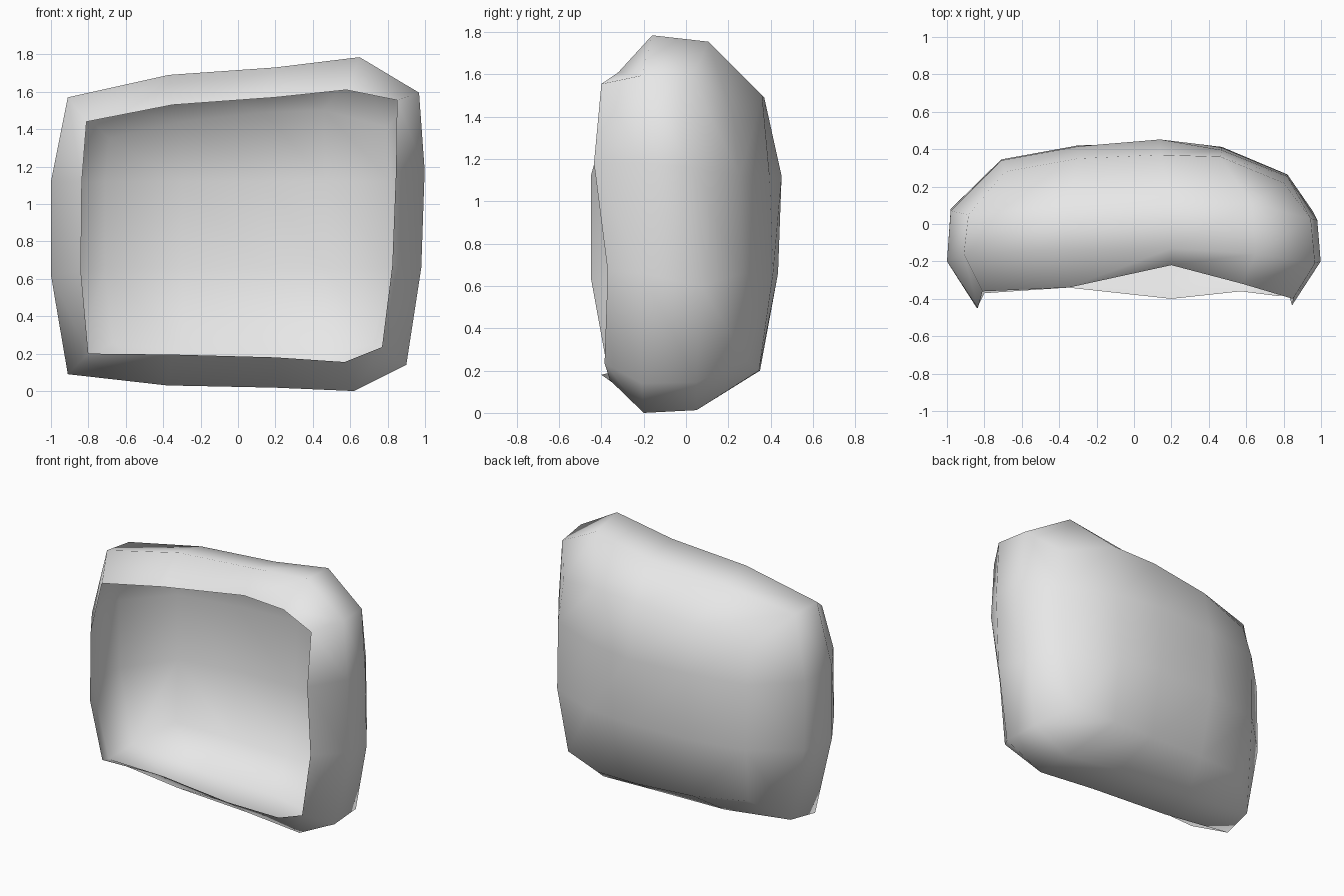
import bpy, bmesh

grey = bpy.data.materials.new("light grey")
grey.diffuse_color = (0.8, 0.8, 0.8, 1)

# Rings run clockwise seen from the front: 5 top, 2 right, 5 bottom, 2 left
rim = [(-0.81, -0.36, 1.44), (-0.35, -0.34, 1.53), (0.20, -0.22, 1.57), (0.58, -0.32, 1.61), (0.85, -0.40, 1.555),
       (0.845, -0.435, 1.18), (0.825, -0.37, 0.67),
       (0.77, -0.385, 0.235), (0.57, -0.36, 0.155), (0.20, -0.40, 0.18), (-0.35, -0.34, 0.195), (-0.80, -0.37, 0.20),
       (-0.84, -0.45, 0.64), (-0.835, -0.45, 1.12)]
shoulder = [(-0.91, -0.16, 1.57), (-0.37, -0.14, 1.69), (0.20, -0.13, 1.73), (0.65, -0.16, 1.785), (0.968, -0.21, 1.595),
            (0.998, -0.20, 1.18), (0.98, -0.20, 0.66),
            (0.90, -0.21, 0.14), (0.62, -0.20, 0.0), (0.20, -0.17, 0.018), (-0.38, -0.14, 0.03), (-0.91, -0.14, 0.09),
            (-1.0, -0.20, 0.62), (-1.0, -0.20, 1.12)]
# Rear shoulder: slightly drawn in behind the front one
rear = [(-0.885, 0.05, 1.555), (-0.36, 0.10, 1.645), (0.20, 0.12, 1.68), (0.63, 0.105, 1.755), (0.945, 0.03, 1.58),
        (0.98, 0.02, 1.16), (0.955, 0.07, 0.60),
        (0.885, 0.05, 0.145), (0.61, 0.05, 0.013), (0.20, 0.09, 0.045), (-0.37, 0.10, 0.06), (-0.88, 0.09, 0.12),
        (-0.98, 0.08, 0.63), (-0.98, 0.07, 1.11)]

# Domed back panel: 5 columns by 4 rows
row_x = [(-0.69, -0.30, 0.14, 0.46, 0.80), (-0.71, -0.30, 0.14, 0.47, 0.82),
         (-0.71, -0.30, 0.14, 0.47, 0.82), (-0.67, -0.29, 0.14, 0.45, 0.72)]
row_y = [(0.28, 0.35, 0.37, 0.36, 0.22), (0.34, 0.415, 0.452, 0.395, 0.255),
         (0.345, 0.42, 0.435, 0.412, 0.265), (0.26, 0.33, 0.35, 0.345, 0.285)]
row_z = [(1.35, 1.44, 1.49, 1.50, 1.41), (1.12,) * 5, (0.66,) * 5,
         (0.26, 0.22, 0.20, 0.20, 0.25)]

bm = bmesh.new()
rows = [[bm.verts.new(p) for p in zip(*row)] for row in zip(row_x, row_y, row_z)]
for a, b in zip(rows, rows[1:]):
    for c in range(4):
        bm.faces.new((a[c], a[c + 1], b[c + 1], b[c]))

# Side walls bridging the rim to the border of the back panel
border = (rows[0] + [rows[1][4], rows[2][4]] + rows[3][::-1] + [rows[2][0], rows[1][0]])
loops = [[bm.verts.new(p) for p in ring] for ring in (rim, shoulder, rear)] + [border]
for a, b in zip(loops, loops[1:]):
    for i in range(14):
        j = (i + 1) % 14
        bm.faces.new((a[i], a[j], b[j], b[i]))

bmesh.ops.recalc_face_normals(bm, faces=bm.faces)
# Open shell: make the back face outwards
back = max(bm.faces, key=lambda f: f.calc_center_median().y)
if back.normal.y < 0:
    bmesh.ops.reverse_faces(bm, faces=bm.faces)
for f in bm.faces:
    f.smooth = True

mesh = bpy.data.meshes.new("hollow_shell")
bm.to_mesh(mesh)
bm.free()
mesh.materials.append(grey)
bpy.context.collection.objects.link(bpy.data.objects.new("hollow_shell", mesh))
